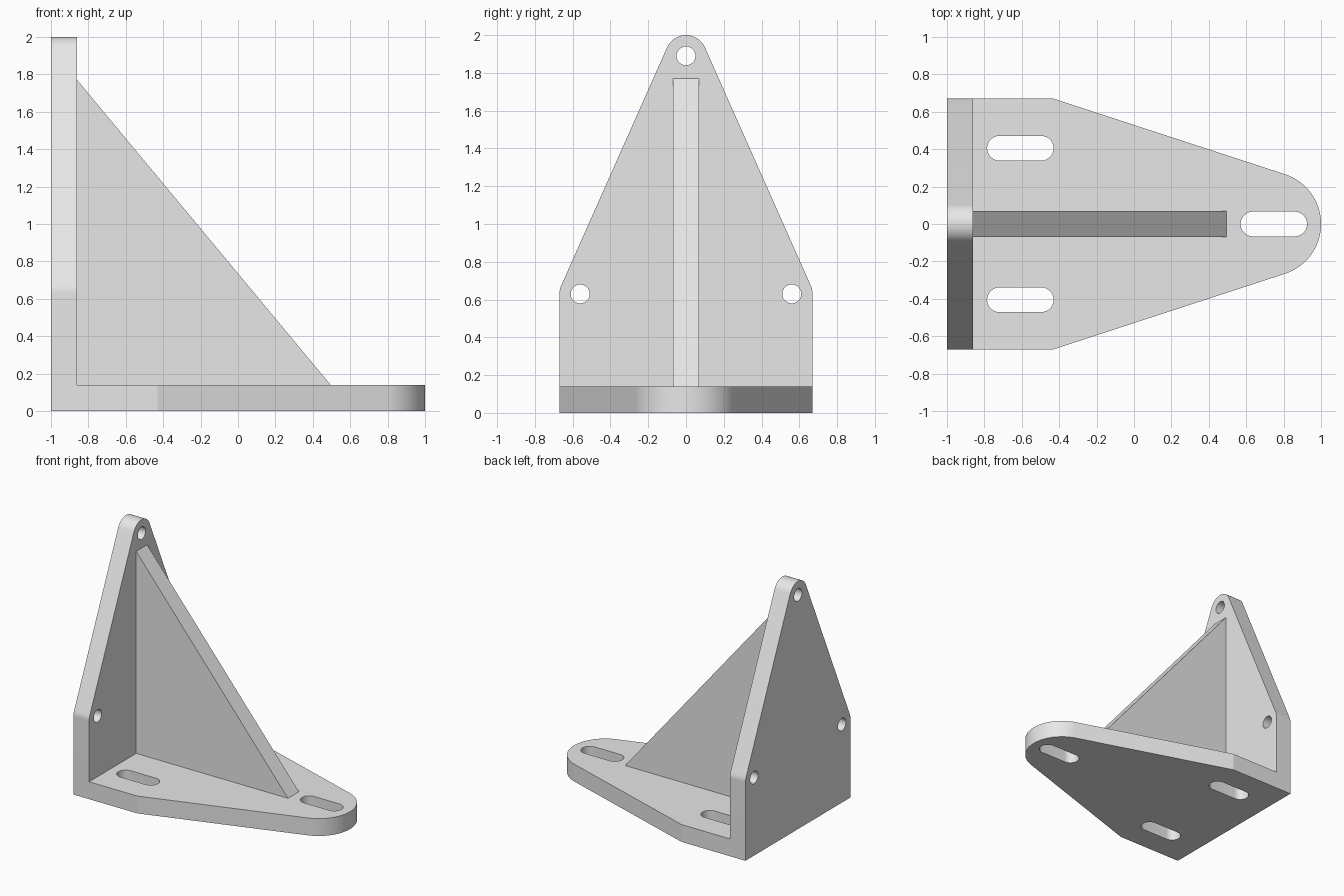
import bpy
import bmesh
from math import radians, cos, sin, pi, atan2, asin, hypot

cube = bpy.data.objects.get("Cube")
if cube:
    bpy.data.objects.remove(cube, do_unlink=True)

grey = bpy.data.materials.new("light_grey")
grey.use_nodes = True
grey.diffuse_color = (0.8, 0.8, 0.8, 1)
grey.node_tree.nodes["Principled BSDF"].inputs["Base Color"].default_value = (0.8, 0.8, 0.8, 1)

THICK = 0.14      # plate, wall and rib thickness
HALF = 0.67       # half width of the bracket
FACE = -1 + THICK  # inner face of the wall


def arc(cx, cy, r, start, end, steps=24):
    """Points along an arc, angles in radians."""
    angles = [start + (end - start) * i / steps for i in range(steps + 1)]
    return [(cx + r * cos(a), cy + r * sin(a)) for a in angles]


def circle(cx, cy, r):
    return arc(cx, cy, r, 0, 2 * pi, 40)[:-1]


def slot(x0, x1, cy, r):
    """Slot along the first axis with round ends."""
    return arc(x1 - r, cy, r, -pi / 2, pi / 2) + arc(x0 + r, cy, r, pi / 2, 3 * pi / 2)


def slab(name, outline, holes, depth, place):
    """Fill an outline with holes, give it depth and place it in space."""
    bm = bmesh.new()
    edges = []
    for loop in [outline] + holes:
        verts = [bm.verts.new((u, v, 0)) for u, v in loop]
        edges += [bm.edges.new((a, b)) for a, b in zip(verts, verts[1:] + verts[:1])]
    bmesh.ops.triangle_fill(bm, use_beauty=True, use_dissolve=False, edges=edges)
    grown = bmesh.ops.extrude_face_region(bm, geom=bm.faces[:], use_keep_orig=True)
    for item in grown["geom"]:
        if isinstance(item, bmesh.types.BMVert):
            item.co.z = depth
    for vert in bm.verts:
        vert.co = place(*vert.co)
    bmesh.ops.recalc_face_normals(bm, faces=bm.faces[:])
    mesh = bpy.data.meshes.new(name)
    bm.to_mesh(mesh)
    bm.free()
    mesh.materials.append(grey)
    obj = bpy.data.objects.new(name, mesh)
    bpy.context.collection.objects.link(obj)
    return obj


# Base plate: tapers to a round nose, with three slots
nose_r = 0.28
nose_x = 1 - nose_r
shoulder = -0.43
dx, dy = nose_x - shoulder, HALF
tangent = atan2(dy, -dx) - (pi / 2 - asin(nose_r / hypot(dx, dy)))
base_outline = [(FACE, -HALF), (shoulder, -HALF)]
base_outline += arc(nose_x, 0, nose_r, -tangent, tangent, 48)
base_outline += [(shoulder, HALF), (FACE, HALF)]
base_slots = [slot(-0.785, -0.43, side * 0.405, 0.066) for side in (-1, 1)]
base_slots.append(slot(0.57, 0.925, 0, 0.066))
base = slab("base_plate", base_outline, base_slots, THICK, lambda u, v, w: (u, v, w))

# Upright wall: round corners concentric with its three bolt holes
corner_r = 0.11
side_y, side_z, top_z = HALF - corner_r, 0.63, 2 - corner_r
lean = atan2(side_y, top_z - side_z)
wall_outline = [(-HALF, 0), (HALF, 0)]
wall_outline += arc(side_y, side_z, corner_r, 0, lean, 8)
wall_outline += arc(0, top_z, corner_r, lean, pi - lean)
wall_outline += arc(-side_y, side_z, corner_r, pi - lean, pi, 8)
wall_holes = [circle(y, z, 0.05) for y, z in
              ((-side_y, side_z), (side_y, side_z), (0, top_z))]
wall = slab("upright_wall", wall_outline, wall_holes, THICK,
            lambda u, v, w: (w - 1, u, v))

# Triangular rib between plate and wall
rib = slab("support_rib", [(FACE, THICK), (0.495, THICK), (FACE, 1.77)], [], THICK,
           lambda u, v, w: (u, w - THICK / 2, v))

# Smooth the rounded edges, keep the corners sharp
bpy.ops.object.select_all(action="DESELECT")
for part in (base, wall, rib):
    part.select_set(True)
bpy.context.view_layer.objects.active = base
bpy.ops.object.shade_smooth_by_angle(angle=radians(15))
